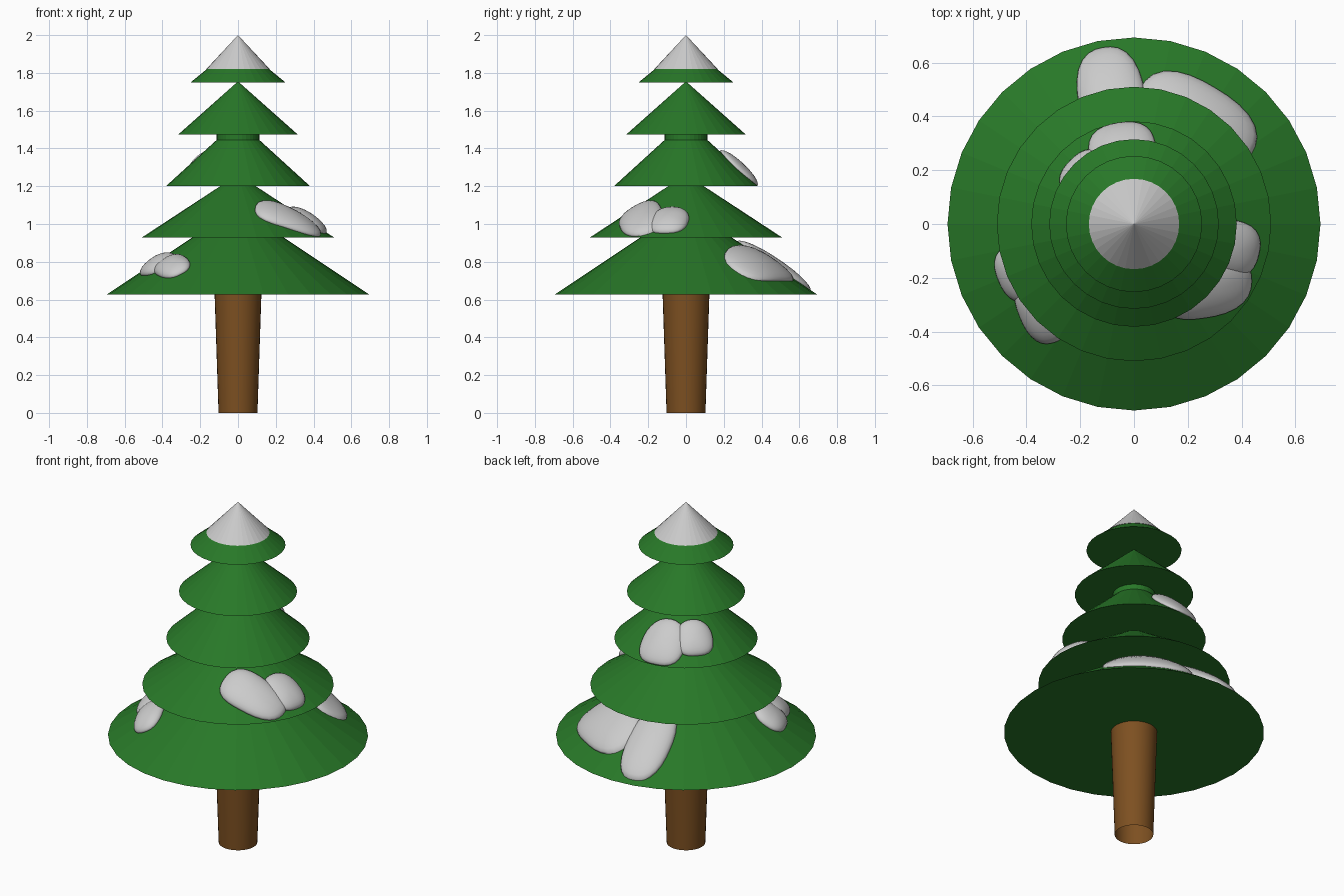
import bpy, bmesh, math

if "Cube" in bpy.data.objects:
    bpy.data.objects.remove(bpy.data.objects["Cube"])

SIDES = 32


def material(name, rgb):
    m = bpy.data.materials.new(name)
    m.diffuse_color = (*rgb, 1)
    m.use_nodes = True
    m.node_tree.nodes["Principled BSDF"].inputs["Base Color"].default_value = m.diffuse_color
    return m


green = material("needles_green", (0.021, 0.188, 0.021))
brown = material("bark_brown", (0.205, 0.08, 0.015))


def finish(name, bm, mat, angle):
    bmesh.ops.recalc_face_normals(bm, faces=bm.faces)
    mesh = bpy.data.meshes.new(name)
    bm.to_mesh(mesh)
    bm.free()
    obj = bpy.data.objects.new(name, mesh)
    bpy.context.collection.objects.link(obj)
    if mat:
        mesh.materials.append(mat)
    bpy.ops.object.select_all(action='DESELECT')
    obj.select_set(True)
    bpy.context.view_layer.objects.active = obj
    bpy.ops.object.shade_smooth_by_angle(angle=math.radians(angle))
    return obj


def lathe(name, profile, mat, angle=2, caps=True):
    """Revolve (radius, z) points around z; a small angle keeps facets flat."""
    bm = bmesh.new()
    rings = []
    for r, z in profile:
        if r == 0:
            rings.append([bm.verts.new((0, 0, z))])
        else:
            rings.append([bm.verts.new((r * math.sin(2 * math.pi * i / SIDES),
                                        r * math.cos(2 * math.pi * i / SIDES), z))
                          for i in range(SIDES)])
    for a, b in zip(rings, rings[1:]):
        for i in range(SIDES):
            j = (i + 1) % SIDES
            if len(b) == 1:
                bm.faces.new((a[i], a[j], b[0]))
            else:
                bm.faces.new((a[i], a[j], b[j], b[i]))
    for ring in (rings[0], rings[-1]):
        if caps and len(ring) > 1:
            bm.faces.new(ring)
    return finish(name, bm, mat, angle)


def snow(name, tier, az, r0, half_t, half_s, roll=0, thick=0.045):
    """Flattened lobe draped on a tier; half_t runs around it, half_s downhill."""
    base_r, base_z, apex_z = tier
    slope = (apex_z - base_z) / base_r
    c = 1 / math.hypot(1, slope)
    az, roll = math.radians(az), math.radians(roll)
    bm = bmesh.new()
    bmesh.ops.create_uvsphere(bm, u_segments=28, v_segments=14, radius=1)
    for v in bm.verts:
        # blunt, superelliptic outline
        u = math.hypot(v.co.x, v.co.y) or 1
        k = (abs(v.co.x / u) ** 2.5 + abs(v.co.y / u) ** 2.5 + 1e-9) ** (-1 / 2.5)
        k = min(k, 1.2)
        a, b = v.co.x * half_t * k, v.co.y * half_s * k
        t = a * math.cos(roll) - b * math.sin(roll)
        s = a * math.sin(roll) + b * math.cos(roll)
        n = v.co.z * (thick if v.co.z > 0 else 0.015)
        x = r0 + s * c
        r, ang = math.hypot(x, t), az + math.atan2(t, x)
        z = base_z + (base_r - r) * slope + n * c
        r += n * slope * c
        v.co = (r * math.cos(ang), r * math.sin(ang), z)
    return finish(name, bm, None, 80)


# Trunk, slightly wider at the top, open at the ends
lathe("trunk", [(0.103, 0), (0.125, 0.66)], brown, 30, False)

# Tiers: base radius, base height, apex height
tiers = [(0.693, 0.628, 1.09), (0.51, 0.928, 1.262), (0.382, 1.2, 1.557),
         (0.315, 1.475, 1.755), (0.253, 1.748, 1.955)]
for i, (r, z, top) in enumerate(tiers):
    if i == 2:  # this tier ends in a short collar
        profile = [(r, z), (0.113, 1.445), (0.113, 1.485)]
    else:
        profile = [(r, z), (0, top)]
    lathe(f"branch_tier_{i + 1}", profile, green)

# Snow cap on the tip
lathe("snow_cap", [(0.168, 1.82), (0, 2.0)], None)

# Snow patches, two lobes each
low, mid, high = tiers[:3]
snow("snow_back_low_a", low, 100, 0.47, 0.125, 0.235)
snow("snow_back_low_b", low, 59, 0.45, 0.24, 0.165)
snow("snow_left_low_a", low, 203, 0.46, 0.11, 0.10)
snow("snow_left_low_b", low, 223, 0.475, 0.13, 0.09, 25)
snow("snow_front_mid_a", mid, -42, 0.355, 0.19, 0.12, 45)
snow("snow_front_mid_b", mid, -14, 0.375, 0.105, 0.12)
snow("snow_back_high_a", high, 99, 0.28, 0.125, 0.135, 0, 0.035)
snow("snow_back_high_b", high, 135, 0.255, 0.10, 0.105, 0, 0.035)
